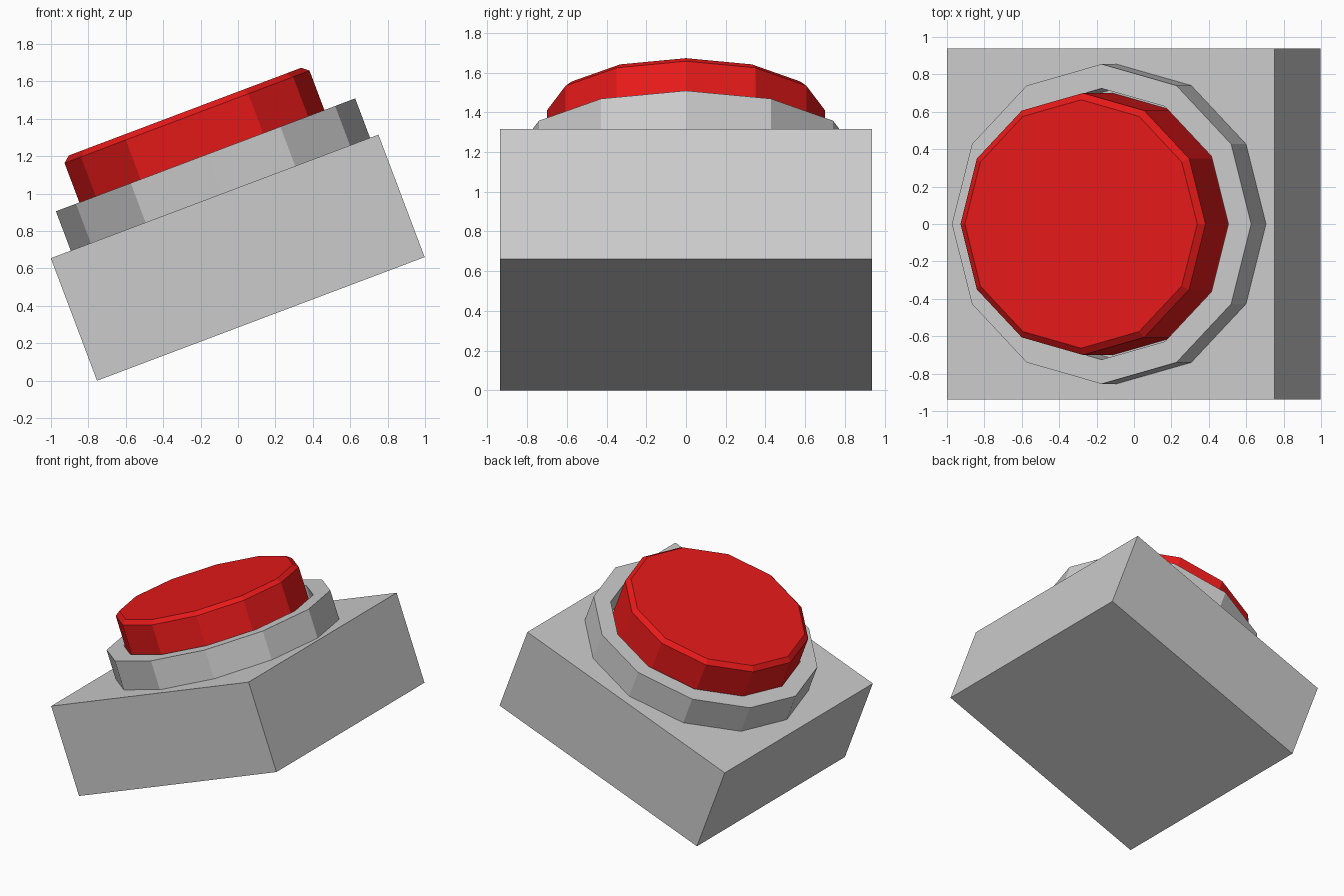
import bpy, bmesh
from math import sin, cos, pi, atan2
from mathutils import Matrix

if "Cube" in bpy.data.objects:
    bpy.data.objects.remove(bpy.data.objects["Cube"])

TILT = atan2(0.66, 1.75)
# Local frame: origin at the centre of the block's top face, tilted up toward +x
FRAME = Matrix.Translation((-0.125, 0, 0.985)) @ Matrix.Rotation(-TILT, 4, 'Y')
SIDES = 12


def finish(name, bm, material=None):
    bmesh.ops.recalc_face_normals(bm, faces=bm.faces)
    mesh = bpy.data.meshes.new(name)
    bm.to_mesh(mesh)
    bm.free()
    obj = bpy.data.objects.new(name, mesh)
    obj.matrix_world = FRAME
    bpy.context.collection.objects.link(obj)
    if material:
        mesh.materials.append(material)
    return obj


def lathe(name, profile, offset, closed, material=None):
    """Sweep (radius, height) points round a 12-sided axis; cap if not closed."""
    bm = bmesh.new()
    rings = [[bm.verts.new((offset + r * cos(2 * pi * i / SIDES),
                            r * sin(2 * pi * i / SIDES), z))
              for i in range(SIDES)] for r, z in profile]
    pairs = list(zip(rings, rings[1:]))
    if closed:
        pairs.append((rings[-1], rings[0]))
    else:
        bm.faces.new(rings[0])
        bm.faces.new(rings[-1])
    for a, b in pairs:
        for i in range(SIDES):
            j = (i + 1) % SIDES
            bm.faces.new((a[i], a[j], b[j], b[i]))
    return finish(name, bm, material)


red = bpy.data.materials.new("button_red")
red.diffuse_color = (0.8, 0.01, 0.01, 1)
red.use_nodes = True
red.node_tree.nodes["Principled BSDF"].inputs["Base Color"].default_value = red.diffuse_color

# Tilted base block
bm = bmesh.new()
bmesh.ops.create_cube(bm, size=1, matrix=Matrix.Translation((0, 0, -0.35))
                      @ Matrix.Diagonal((1.872, 1.876, 0.70, 1)))
finish("base_block", bm)

# Hollow collar around the button
lathe("collar", [(0.855, 0), (0.855, 0.225), (0.725, 0.225), (0.725, 0)], 0.033, True)

# Push button with chamfered top edge
lathe("push_button", [(0.70, 0), (0.70, 0.45), (0.664, 0.48)], 0.012, False, red)
